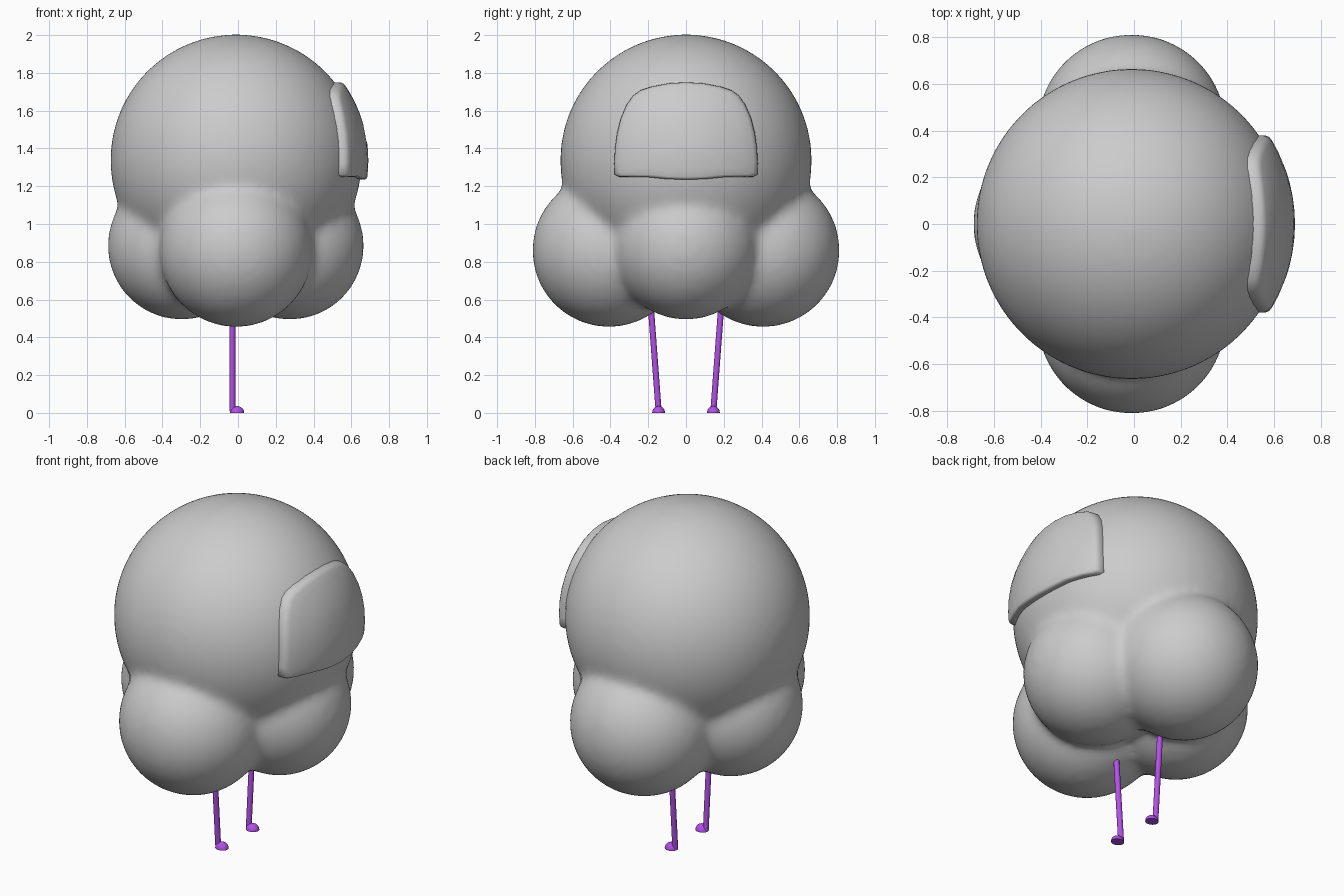
import bpy, bmesh
from math import sqrt
from mathutils import Matrix, Vector

if "Cube" in bpy.data.objects:
    bpy.data.objects.remove(bpy.data.objects["Cube"])

purple = bpy.data.materials.new("purple")
purple.diffuse_color = (0.45, 0.08, 0.8, 1)
purple.use_nodes = True
purple.node_tree.nodes["Principled BSDF"].inputs["Base Color"].default_value = purple.diffuse_color


def make_object(name, bm, mat=None):
    bmesh.ops.recalc_face_normals(bm, faces=bm.faces)
    me = bpy.data.meshes.new(name)
    bm.to_mesh(me)
    bm.free()
    ob = bpy.data.objects.new(name, me)
    bpy.context.collection.objects.link(ob)
    for p in me.polygons:
        p.use_smooth = True
    if mat:
        me.materials.append(mat)
    return ob


# Body: big head sphere and four lobes, fused and softened
bm = bmesh.new()
for x, y, z, r in [(-0.01, 0, 1.338, 0.666),
                   (-0.01, -0.408, 0.86, 0.406), (-0.01, 0.408, 0.86, 0.406),
                   (-0.298, 0, 0.885, 0.392), (0.275, 0, 0.885, 0.392)]:
    bmesh.ops.create_icosphere(bm, subdivisions=5, radius=r,
                               matrix=Matrix.Translation((x, y, z)))
body = make_object("body", bm)
rm = body.modifiers.new("fuse", 'REMESH')
rm.mode = 'VOXEL'
rm.voxel_size = 0.022
rm.use_smooth_shade = True
sm = body.modifiers.new("soften", 'SMOOTH')
sm.factor = 0.5
sm.iterations = 20

# Visor: rounded outline wrapped on a sphere, built from concentric rings
half = [(0, 1.235), (0.1, 1.238), (0.2, 1.248), (0.3, 1.25), (0.355, 1.25),
        (0.378, 1.262), (0.38, 1.32), (0.376, 1.40), (0.365, 1.48),
        (0.345, 1.56), (0.315, 1.63), (0.28, 1.68), (0.24, 1.708),
        (0.18, 1.728), (0.09, 1.745), (0, 1.75)]
outline = half + [(-y, z) for y, z in half[-2:0:-1]]
bm = bmesh.new()


def visor_point(y, z, radius):
    return bm.verts.new((-0.01 + sqrt(radius**2 - y**2 - (z - 1.338)**2), y, z))


rings = []
for s, radius in [(0.97, 0.625), (1, 0.635), (1, 0.682), (0.993, 0.692),
                  (0.975, 0.698), (0.94, 0.70), (0.8, 0.70), (0.6, 0.70),
                  (0.4, 0.70), (0.2, 0.70)]:
    rings.append([visor_point(y * s, 1.48 + (z - 1.48) * s, radius)
                  for y, z in outline])
n = len(outline)
for a, b in zip(rings, rings[1:]):
    for i in range(n):
        bm.faces.new((a[i], a[(i + 1) % n], b[(i + 1) % n], b[i]))
bm.faces.new(rings[-1])
bm.faces.new(rings[0])
make_object("visor", bm)

# Legs and dome feet, one pair
for side, label in ((-1, "front"), (1, "back")):
    top, foot = Vector((-0.03, side * 0.189, 0.6)), Vector((-0.03, side * 0.145, 0.01))
    d = top - foot
    bm = bmesh.new()
    bmesh.ops.create_cone(bm, cap_ends=True, segments=16, radius1=0.016,
                          radius2=0.016, depth=d.length,
                          matrix=Matrix.Translation((top + foot) / 2)
                          @ d.to_track_quat('Z', 'Y').to_matrix().to_4x4())
    leg = make_object(label + "_leg", bm, purple)

    bm = bmesh.new()
    bmesh.ops.create_uvsphere(bm, u_segments=24, v_segments=16, radius=1)
    cut = bmesh.ops.bisect_plane(bm, geom=bm.verts[:] + bm.edges[:] + bm.faces[:],
                                 plane_co=(0, 0, 0), plane_no=(0, 0, -1),
                                 clear_outer=True, dist=1e-4)
    bmesh.ops.holes_fill(bm, edges=[e for e in bm.edges if e.is_boundary])
    bmesh.ops.transform(bm, verts=bm.verts, matrix=Matrix.Translation(
        (-0.005, side * 0.145, 0)) @ Matrix.Diagonal((0.038, 0.034, 0.036, 1)))
    shoe = make_object(label + "_foot", bm, purple)
    for ob in (leg, shoe):
        bpy.ops.object.select_all(action='DESELECT')
        ob.select_set(True)
        bpy.context.view_layer.objects.active = ob
        bpy.ops.object.shade_smooth_by_angle()
